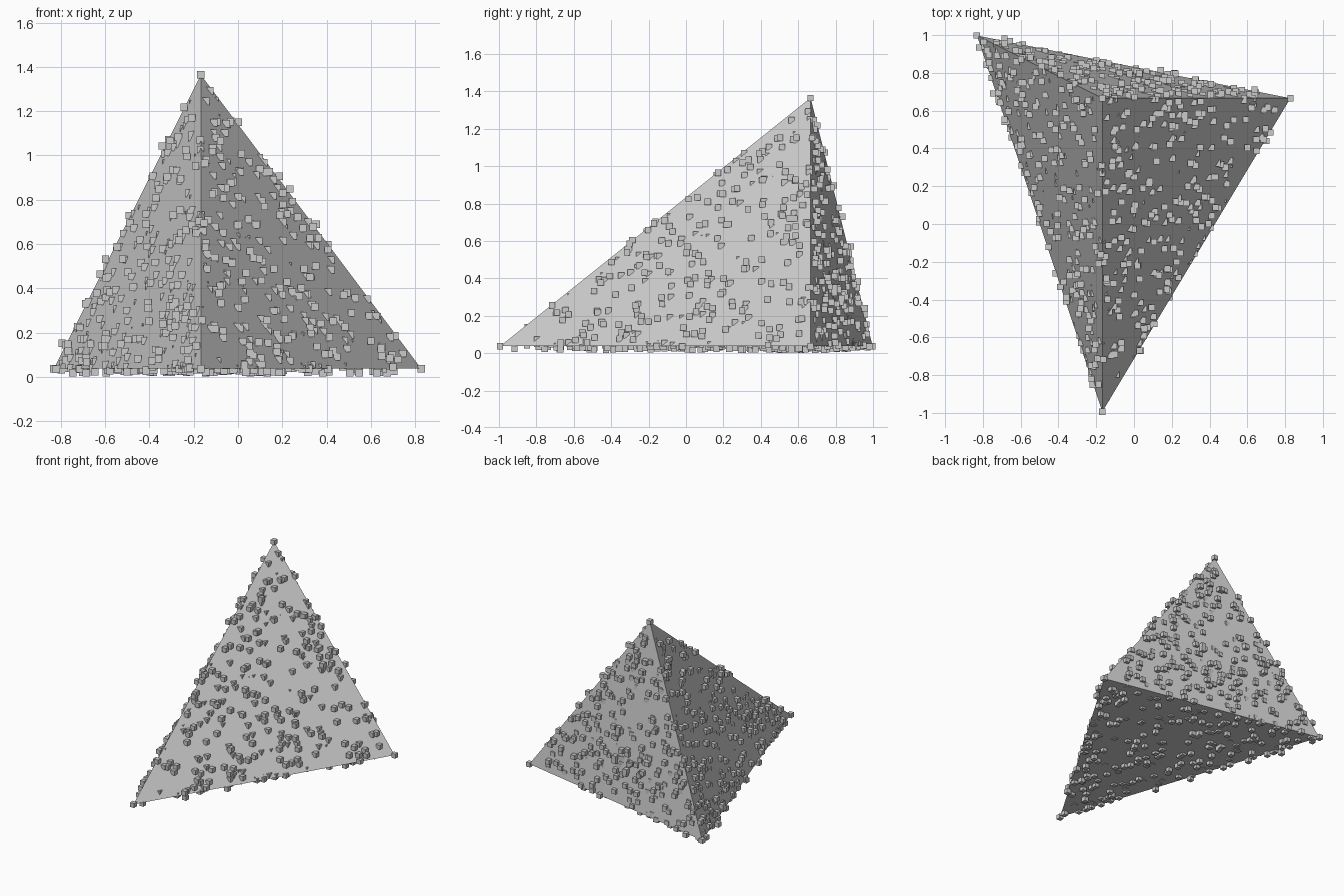
import bpy
import bmesh
import random
from mathutils import Vector, Matrix

random.seed(7)
start = bpy.data.objects.get("Cube")
if start:
    bpy.data.objects.remove(start)

UNIT = 0.332            # edge vectors are whole multiples of this
CUBE_SIZE = 0.033
JITTER = 0.02
CUBES_PER_FACE = 250

grey = bpy.data.materials.new("plain grey")
grey.use_nodes = True
colour = (0.6, 0.6, 0.6, 1)
grey.diffuse_color = colour
grey.node_tree.nodes["Principled BSDF"].inputs["Base Color"].default_value = colour


def add_object(name, bm):
    mesh = bpy.data.meshes.new(name)
    bm.to_mesh(mesh)
    bm.free()
    mesh.materials.append(grey)
    obj = bpy.data.objects.new(name, mesh)
    bpy.context.collection.objects.link(obj)
    return obj


# Tetrahedron: three edges leave the corner under the apex
foot = Vector((-0.168, 0.666, 0.037))
offsets = [(-2, 1, 0), (3, 0, 0), (0, -5, 0), (0, 0, 4)]
corners = [foot + UNIT * Vector(o) for o in offsets]
faces = [(0, 1, 2), (0, 1, 3), (1, 2, 3), (2, 0, 3)]

bm = bmesh.new()
verts = [bm.verts.new(c) for c in corners]
for face in faces:
    bm.faces.new([verts[i] for i in face])
bmesh.ops.recalc_face_normals(bm, faces=bm.faces)
add_object("tetrahedron", bm)


# Small cubes scattered evenly over each face, slightly off the surface
def random_point(a, b, c):
    u, v = random.random(), random.random()
    if u + v > 1:
        u, v = 1 - u, 1 - v
    shake = Vector([random.uniform(-JITTER, JITTER) for _ in range(3)])
    return a + u * (b - a) + v * (c - a) + shake


bm = bmesh.new()
for face in faces:
    triangle = [corners[i] for i in face]
    points = [random_point(*triangle) for _ in range(CUBES_PER_FACE)]
    for p in points + triangle:
        bmesh.ops.create_cube(bm, size=CUBE_SIZE, matrix=Matrix.Translation(p))
add_object("scattered_cubes", bm)
